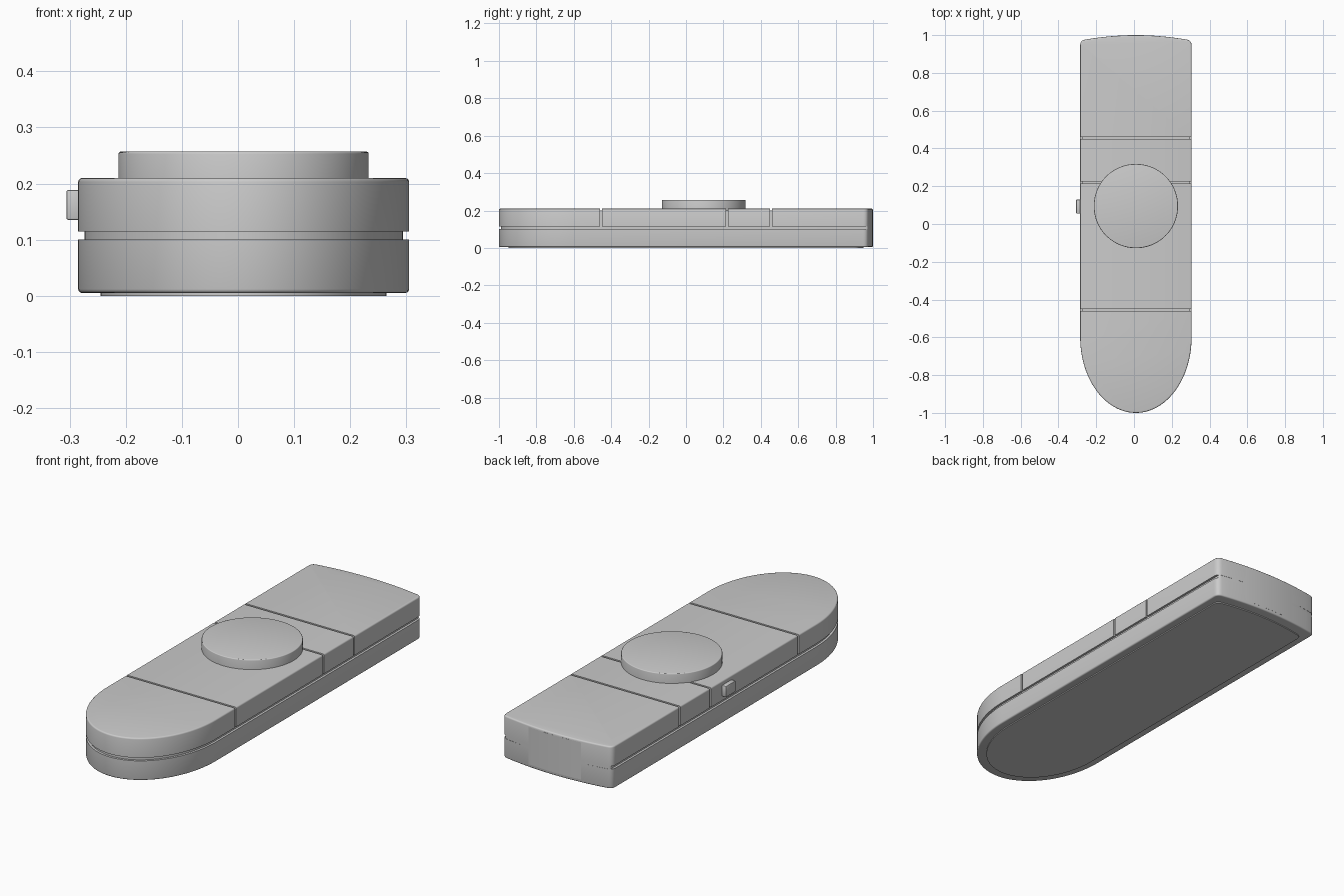
import bpy, bmesh, math
from mathutils import Vector

if "Cube" in bpy.data.objects:
    bpy.data.objects.remove(bpy.data.objects["Cube"])

CX = 0.01  # the case sits slightly right of centre because of the side button


def finish(bm, name):
    bmesh.ops.recalc_face_normals(bm, faces=bm.faces)
    me = bpy.data.meshes.new(name)
    bm.to_mesh(me)
    bm.free()
    ob = bpy.data.objects.new(name, me)
    bpy.context.collection.objects.link(ob)
    bpy.context.view_layer.objects.active = ob
    bpy.ops.object.select_all(action='DESELECT')
    ob.select_set(True)
    bpy.ops.object.shade_smooth_by_angle(angle=math.radians(35))
    return ob


def outline(w, front, back, r=0.025):
    """Case outline: elliptical front end, gently bowed rear with rounded corners."""
    n = 48
    pts = [(w * math.cos(math.pi * (1 + i / n)),
            -0.6 + (front + 0.6) * math.sin(math.pi * i / n)) for i in range(n + 1)]
    bow = lambda x: back - 0.028 * (x / w) ** 2
    corner, a, b = (w, bow(w)), (w, bow(w) - r), (w - r, bow(w - r))
    right = []
    for i in range(7):
        t = i / 6
        right.append(tuple((1 - t) ** 2 * a[k] + 2 * t * (1 - t) * corner[k] + t * t * b[k]
                           for k in (0, 1)))
    arc = [((w - r) * (1 - i / 8), bow((w - r) * (1 - i / 8))) for i in range(1, 16)]
    return pts + right + arc + [(-x, y) for x, y in reversed(right)]


def slab(name, pts, z0, z1, round_z=None, cut=None, width=0.007):
    """Extrude an outline, round its rims at the given heights, keep a y range."""
    bm = bmesh.new()
    f = bm.faces.new([bm.verts.new((x + CX, y, z0)) for x, y in pts])
    top = bmesh.ops.extrude_face_region(bm, geom=[f])
    bmesh.ops.translate(bm, vec=(0, 0, z1 - z0),
                        verts=[v for v in top['geom'] if isinstance(v, bmesh.types.BMVert)])
    if round_z is not None:
        rim = [e for e in bm.edges if all(abs(v.co.z - round_z) < 1e-5 for v in e.verts)]
        bmesh.ops.bevel(bm, geom=rim, offset=width, segments=3, profile=0.5, affect='EDGES')
    for y, s in zip(cut or (), (-1, 1)):
        res = bmesh.ops.bisect_plane(bm, geom=bm.verts[:] + bm.edges[:] + bm.faces[:],
                                     plane_co=(0, y, 0), plane_no=(0, s, 0), clear_outer=True)
        edges = [e for e in res['geom_cut'] if isinstance(e, bmesh.types.BMEdge)]
        if edges:
            bmesh.ops.edgeloop_fill(bm, edges=edges)
    return finish(bm, name)


# Lower shell and thin base pad
shell = outline(0.295, -1.0, 0.9995)
slab("lower_shell", shell, 0.005, 0.100, 0.005)
slab("base_pad", outline(0.255, -0.95, 0.95), 0.0, 0.01)

# Recessed core seen in the side groove and panel gaps, flush at the rear
slab("inner_core", outline(0.284, -0.989, 1.0, 0.01), 0.02, 0.2)

# Upper shell split into four panels
gap = 0.005
seams = [-1.1, -0.455, 0.22, 0.455, 1.1]
for i, name in enumerate(["nose_panel", "main_panel", "narrow_panel", "rear_panel"]):
    slab(name, shell, 0.115, 0.21, 0.21, (seams[i] + gap, seams[i + 1] - gap))

# Raised round dial
disc = [(0.223 * math.cos(math.tau * i / 96), 0.095 + 0.223 * math.sin(math.tau * i / 96))
        for i in range(96)]
slab("round_dial", disc, 0.195, 0.257, 0.257, width=0.004)

# Small side button
bm = bmesh.new()
bmesh.ops.create_cube(bm, size=1)
bmesh.ops.scale(bm, vec=(0.035, 0.075, 0.054), verts=bm.verts)
bmesh.ops.translate(bm, vec=(-0.2885, 0.092, 0.162), verts=bm.verts)
bmesh.ops.bevel(bm, geom=bm.edges[:], offset=0.004, segments=2, profile=0.5, affect='EDGES')
finish(bm, "side_button")
